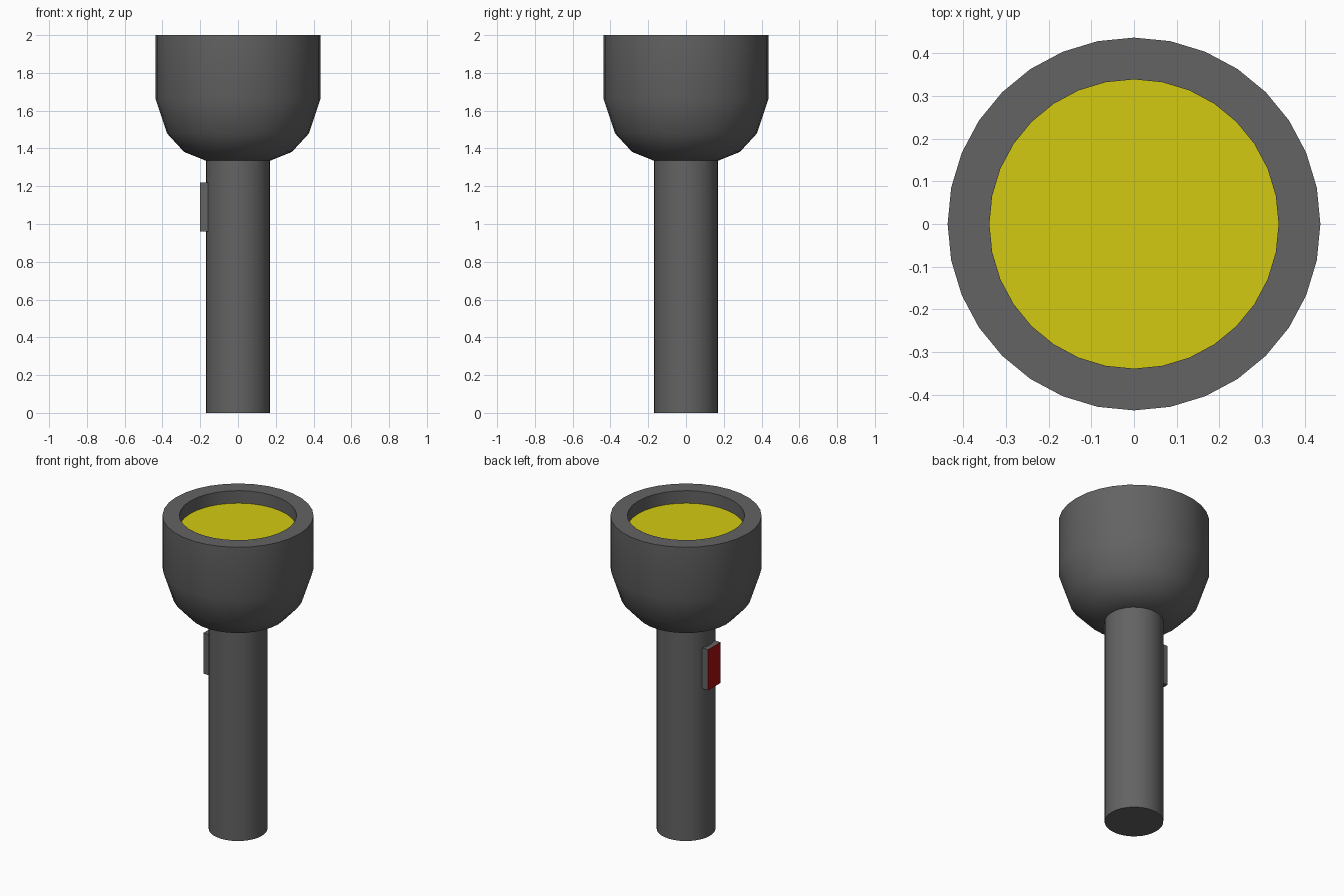
import bpy
import bmesh
import math
from mathutils import Matrix

SEGMENTS = 32
GRIP_R, HEAD_R, LENS_R = 0.17, 0.437, 0.339
NECK_Z, LENS_Z, TOP_Z = 1.335, 1.92, 2.0

default = bpy.data.objects.get("Cube")
if default:
    bpy.data.objects.remove(default, do_unlink=True)


def make_material(name, rgb):
    mat = bpy.data.materials.new(name)
    mat.use_nodes = True
    color = (*rgb, 1.0)
    mat.diffuse_color = color
    mat.node_tree.nodes["Principled BSDF"].inputs["Base Color"].default_value = color
    return mat


def make_object(name, bm, *materials):
    bmesh.ops.recalc_face_normals(bm, faces=bm.faces)
    mesh = bpy.data.meshes.new(name)
    bm.to_mesh(mesh)
    bm.free()
    for mat in materials:
        mesh.materials.append(mat)
    obj = bpy.data.objects.new(name, mesh)
    bpy.context.collection.objects.link(obj)
    return obj


def smooth(obj):
    bpy.ops.object.select_all(action="DESELECT")
    obj.select_set(True)
    bpy.context.view_layer.objects.active = obj
    bpy.ops.object.shade_smooth_by_angle(angle=math.radians(35))


def lathe(name, profile, mat):
    """Revolve (radius, height) points about z; points on the axis close the end."""
    bm = bmesh.new()
    verts = [bm.verts.new((r, 0, z)) for r, z in profile]
    edges = [bm.edges.new(pair) for pair in zip(verts, verts[1:])]
    bmesh.ops.spin(bm, geom=verts + edges, cent=(0, 0, 0), axis=(0, 0, 1),
                   angle=math.tau, steps=SEGMENTS, use_merge=True)
    bmesh.ops.remove_doubles(bm, verts=bm.verts, dist=0.0001)
    obj = make_object(name, bm, mat)
    smooth(obj)
    return obj


grey = make_material("dark grey", (0.125, 0.125, 0.125))
yellow = make_material("lens yellow", (0.65, 0.59, 0.006))
red = make_material("switch red", (0.40, 0.004, 0.004))

# Straight round grip with a flat base
lathe("grip", [(0, 0), (GRIP_R, 0), (GRIP_R, NECK_Z), (0, NECK_Z)], grey)

# Bowl-shaped head, flat rim and shallow pocket closed beneath the lens
lathe("head", [
    (0, NECK_Z), (GRIP_R, NECK_Z), (0.286, 1.382), (0.376, 1.48),
    (HEAD_R, 1.665), (HEAD_R, TOP_Z), (LENS_R, TOP_Z),
    (LENS_R, LENS_Z - 0.005), (0, LENS_Z - 0.005),
], grey)

# Flat lens set below the rim
bm = bmesh.new()
bmesh.ops.create_circle(bm, cap_ends=True, segments=SEGMENTS, radius=LENS_R,
                        matrix=Matrix.Translation((0, 0, LENS_Z)))
lens = make_object("lens", bm, yellow)
if lens.data.polygons[0].normal.z < 0:
    lens.data.flip_normals()

# Side switch: grey block with a red outer face
bm = bmesh.new()
bmesh.ops.create_cube(bm, size=1, matrix=Matrix.Translation((-0.175, 0, 1.09))
                      @ Matrix.Diagonal((0.05, 0.126, 0.26, 1)))
switch = make_object("switch", bm, grey, red)
for face in switch.data.polygons:
    face.material_index = 1 if face.normal.x < -0.9 else 0
